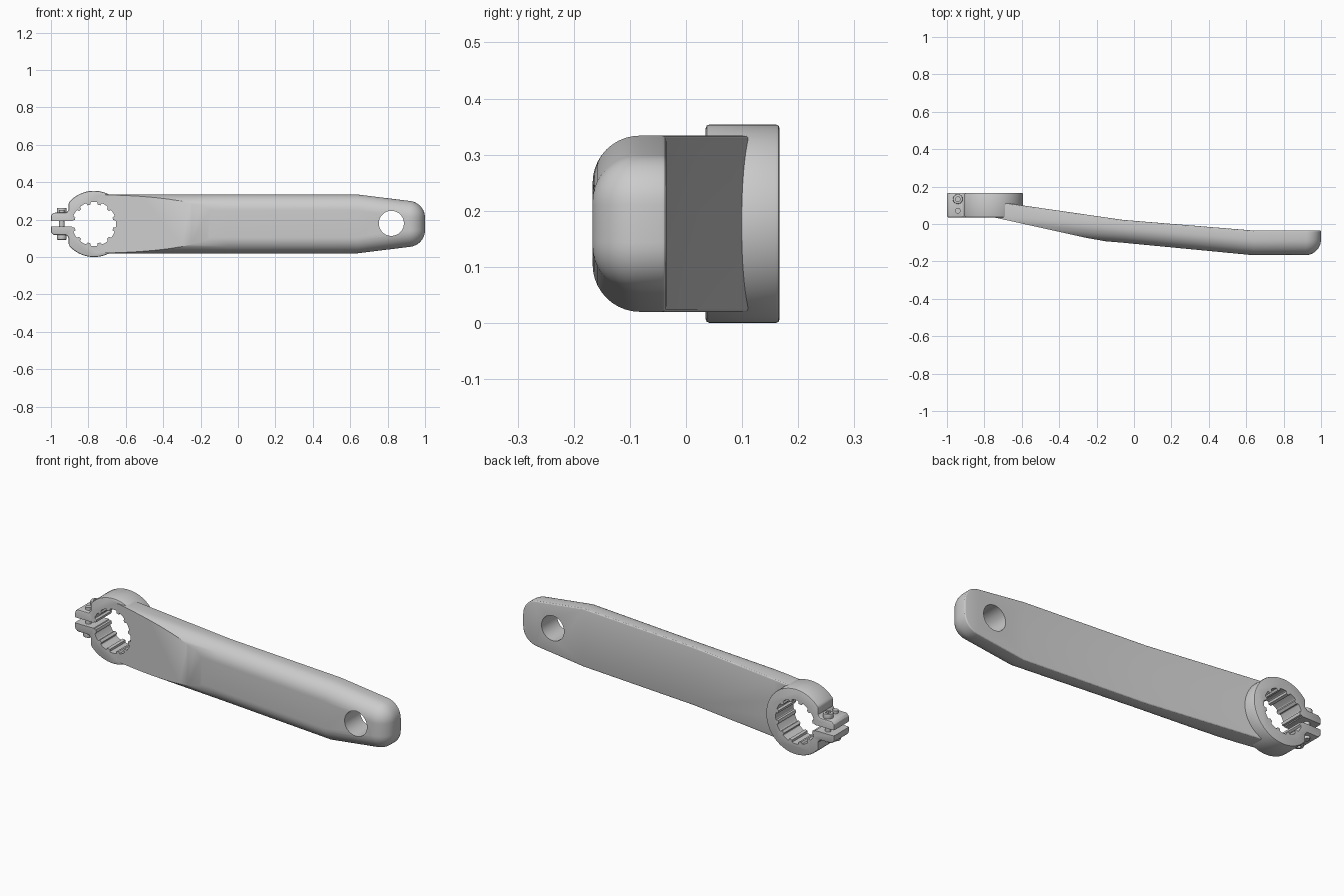
import bpy, bmesh
from math import sin, cos, pi, radians, hypot
from mathutils import Matrix

if "Cube" in bpy.data.objects:
    bpy.data.objects.remove(bpy.data.objects["Cube"])

ZC = 0.177     # height of the long axis
BX = -0.77     # clamp centre


def finish(name, bm):
    bmesh.ops.recalc_face_normals(bm, faces=bm.faces)
    me = bpy.data.meshes.new(name)
    bm.to_mesh(me)
    bm.free()
    ob = bpy.data.objects.new(name, me)
    bpy.context.collection.objects.link(ob)
    return ob


def prism(name, pts, lo, hi, axis):
    """Extrude a 2D profile along y (profile in xz) or z (profile in xy)."""
    bm = bmesh.new()
    place = (lambda a, b, h: (a, h, b)) if axis == 'y' else (lambda a, b, h: (a, b, h))
    f = bm.faces.new([bm.verts.new(place(a, b, lo)) for a, b in pts])
    new = bmesh.ops.extrude_face_region(bm, geom=[f])['geom']
    bmesh.ops.translate(bm, vec=place(0, 0, hi - lo),
                        verts=[v for v in new if isinstance(v, bmesh.types.BMVert)])
    return finish(name, bm)


def circle(cx, cy, r, n):
    return [(cx + r * cos(2 * pi * i / n), cy + r * sin(2 * pi * i / n)) for i in range(n)]


def apply(ob, mod):
    bpy.context.view_layer.objects.active = ob
    bpy.ops.object.modifier_apply(modifier=mod.name)


def boolean(ob, other, op='DIFFERENCE'):
    m = ob.modifiers.new('bool', 'BOOLEAN')
    m.operation, m.object, m.solver = op, other, 'EXACT'
    apply(ob, m)
    bpy.data.objects.remove(other)


def bevel(ob, width, seg=2):
    m = ob.modifiers.new('bevel', 'BEVEL')
    m.width, m.segments, m.limit_method, m.angle_limit = width, seg, 'ANGLE', radians(40)
    apply(ob, m)


def smooth(ob):
    bpy.ops.object.select_all(action='DESELECT')
    ob.select_set(True)
    bpy.context.view_layer.objects.active = ob
    bpy.ops.object.shade_smooth_by_angle(angle=radians(25))


def lerp(table, x):
    for (x0, y0), (x1, y1) in zip(table, table[1:]):
        if x <= x1 or (x1, y1) == table[-1]:
            return y0 + (y1 - y0) * (x - x0) / (x1 - x0)


# Arm: half outline in xz, inset ring by ring to form the big front fillet
BACK = [(-0.8, 0.128), (-0.6, 0.10), (-0.06, 0.022), (0.64, -0.035), (1, -0.035)]
FRONT = [(-0.8, -0.037), (-0.06, -0.10), (0.64, -0.167), (1, -0.167)]
half = [(-0.8, 0.157), (-0.6, 0.157), (-0.06, 0.157), (0.64, 0.157)]
half += [(0.91 + 0.09 * cos(radians(a)), 0.033 + 0.09 * sin(radians(a)))
         for a in [83 * (1 - i / 10) for i in range(11)]]


def inset(d):
    out = []
    ext = [(-1, 0.157)] + half + [(1, -0.033)]
    for p, q, r in zip(ext, ext[1:], ext[2:]):
        l1, l2 = hypot(q[0] - p[0], q[1] - p[1]), hypot(r[0] - q[0], r[1] - q[1])
        n1 = ((p[1] - q[1]) / l1, (q[0] - p[0]) / l1)
        n2 = ((q[1] - r[1]) / l2, (r[0] - q[0]) / l2)
        k = d / (1 + n1[0] * n2[0] + n1[1] * n2[1])
        out.append((q[0] - k * (n1[0] + n2[0]), q[1] - k * (n1[1] + n2[1])))
    return out


R, r = 0.085, 0.008
steps = [(R * (1 - cos(t)), FRONT, R * (1 - sin(t))) for t in [pi / 2 * (1 - i / 10) for i in range(11)]]
steps += [(r * (1 - cos(t)), BACK, -r * (1 - sin(t))) for t in [pi / 2 * i / 3 for i in range(4)]]
bm = bmesh.new()
rings = []
for d, table, off in steps:
    pts = inset(d)
    loop = pts + [(x, -z) for x, z in reversed(pts)]
    rings.append([bm.verts.new((x, lerp(table, x) + off, ZC + z)) for x, z in loop])
n = len(rings[0])
for a, b in zip(rings, rings[1:]):
    for i in range(n):
        j = (i + 1) % n
        bm.faces.new((a[i], a[j], b[j], b[i]))
for ring in (rings[0], rings[-1]):
    for i in range(n // 2 - 1):
        bm.faces.new((ring[i], ring[i + 1], ring[n - 2 - i], ring[n - 1 - i]))
arm = finish('crank_arm', bm)

# Oblique flat on the front near the clamp
boolean(arm, prism('flat_cutter', [(-0.9, 0.069), (-0.25, -0.075), (-0.08, -0.105),
                                   (-0.08, -0.3), (-0.9, -0.3)], -0.1, 0.5, 'z'))

# Clamp ring with two ears
top = [(BX + 0.177 * cos(radians(a)), 0.177 * sin(radians(a)))
       for a in [139.7 * i / 30 for i in range(1, 31)]]
top += [(-0.905, 0.075), (-0.917, 0.06), (-0.985, 0.06), (-1.0, 0.046)]
outline = [(BX + 0.177, 0)] + top + [(x, -z) for x, z in reversed(top)]
clamp = prism('clamp', [(x, ZC + z) for x, z in outline], 0.035, 0.167, 'y')
bevel(clamp, 0.007)
boolean(arm, clamp, 'UNION')

# Splined bore, clamp slot and pedal hole
bore = []
for k in range(12):
    for da, rad in ((-15, .118), (-8, .118), (-5.5, .116), (-4, .105),
                    (4, .105), (5.5, .116), (8, .118)):
        a = radians(30 * k + 15 + da)
        bore.append((BX + rad * cos(a), ZC + rad * sin(a)))
boolean(arm, prism('bore_cutter', bore, -0.3, 0.3, 'y'))
boolean(arm, prism('slot_cutter', [(-1.1, ZC - .015), (-0.85, ZC - .015),
                                   (-0.85, ZC + .015), (-1.1, ZC + .015)], -0.3, 0.3, 'y'))
boolean(arm, prism('pedal_hole_cutter', circle(0.82, ZC + .003, 0.067, 48), -0.4, 0.3, 'y'))
smooth(arm)

# Pinch bolts, inserted from opposite sides
for name, y, s in (('pinch_bolt_back', 0.133, 1), ('pinch_bolt_front', 0.071, -1)):
    head = prism(name, circle(-0.942, y, 0.026, 32), 0.055, 0.085, 'z')
    bevel(head, 0.004)
    boolean(head, prism('socket', circle(-0.942, y, 0.014, 6), 0.068, 0.1, 'z'))
    boolean(head, prism('shank', circle(-0.942, y, 0.015, 24), -0.075, 0.06, 'z'), 'UNION')
    head.data.transform(Matrix.Translation((0, 0, ZC)) @ Matrix.Diagonal((1, 1, s, 1)))
    if s < 0:
        head.data.flip_normals()
    smooth(head)
